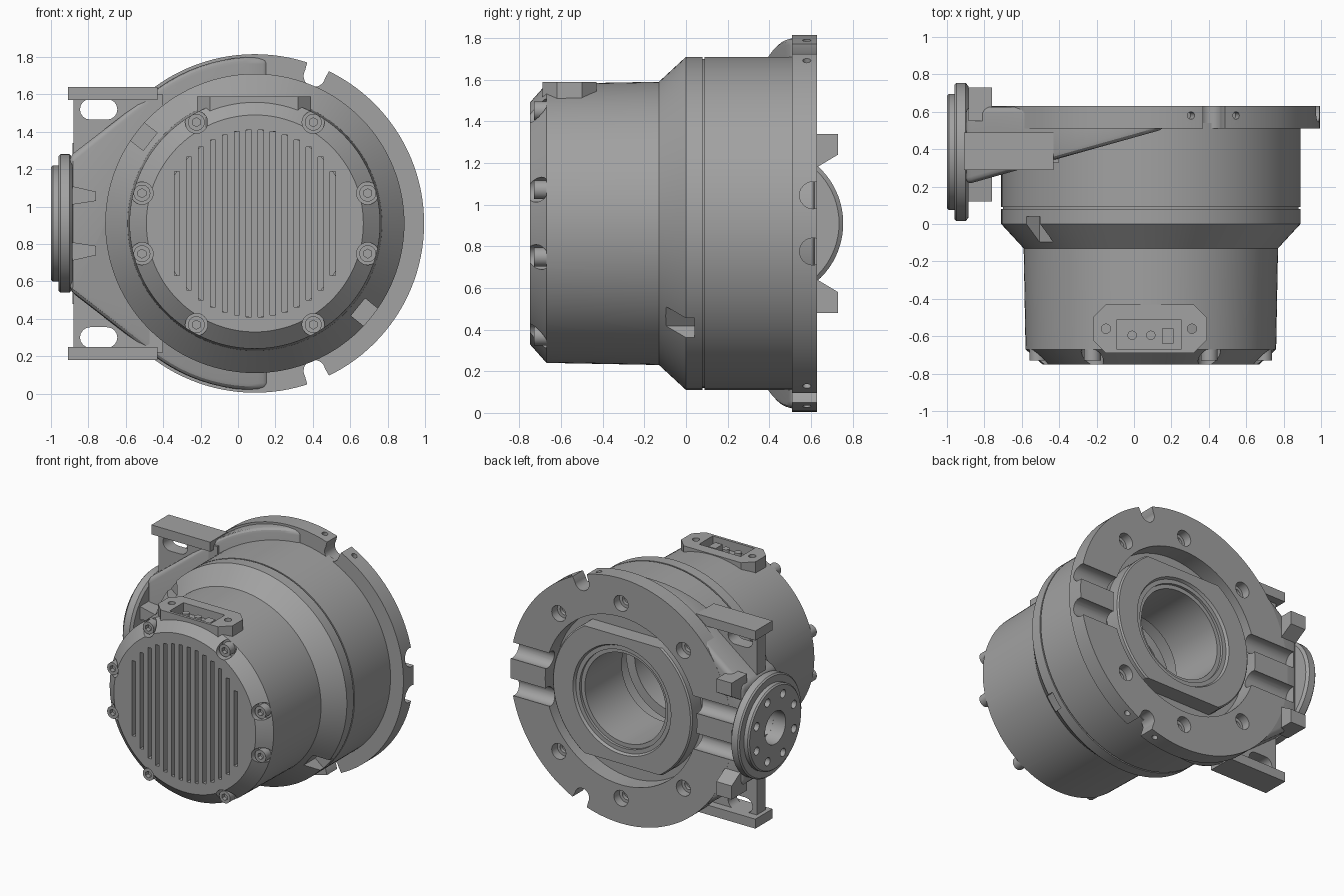
import bpy, bmesh
from math import sin, cos, pi, radians
from mathutils import Vector, Matrix

if "Cube" in bpy.data.objects:
    bpy.data.objects.remove(bpy.data.objects["Cube"])

grey = bpy.data.materials.new("cast_grey")
grey.use_nodes = True
grey.diffuse_color = (0.36, 0.36, 0.36, 1)
grey.node_tree.nodes["Principled BSDF"].inputs["Base Color"].default_value = (0.36, 0.36, 0.36, 1)

CX, CZ = 0.09, 0.91          # main axis, running along y
PY = 0.385                   # side port axis, running along x


def finish(name, bm):
    bmesh.ops.recalc_face_normals(bm, faces=bm.faces)
    me = bpy.data.meshes.new(name)
    bm.to_mesh(me)
    bm.free()
    ob = bpy.data.objects.new(name, me)
    bpy.context.collection.objects.link(ob)
    me.materials.append(grey)
    return ob


def polar(r, deg, y):
    a = radians(deg)
    return Vector((CX + r * cos(a), y, CZ + r * sin(a)))


def cyl(name, r, p0, p1, n=24):
    p0, p1 = Vector(p0), Vector(p1)
    d = p1 - p0
    m = Matrix.Translation((p0 + p1) / 2) @ d.to_track_quat('Z', 'Y').to_matrix().to_4x4()
    bm = bmesh.new()
    bmesh.ops.create_cone(bm, cap_ends=True, segments=n, radius1=r, radius2=r,
                          depth=d.length, matrix=m)
    return finish(name, bm)


def box(name, lo, hi):
    lo, hi = Vector(lo), Vector(hi)
    bm = bmesh.new()
    bmesh.ops.create_cube(bm, size=1, matrix=Matrix.Translation((lo + hi) / 2)
                          @ Matrix.Diagonal((*(hi - lo), 1)))
    return finish(name, bm)


def prism(name, near, far):
    """Solid between two matching outlines."""
    bm = bmesh.new()
    a = [bm.verts.new(p) for p in near]
    b = [bm.verts.new(p) for p in far]
    bm.faces.new(a)
    bm.faces.new(b[::-1])
    for i in range(len(a)):
        j = (i + 1) % len(a)
        bm.faces.new((a[i], b[i], b[j], a[j]))
    return finish(name, bm)


def lathe(name, profile, centre, axis, n=112):
    """Spin a closed (radius, position) profile about the x or y axis."""
    bm = bmesh.new()
    along = Vector(axis)
    out = Vector((0, 0, 1))
    vs = [bm.verts.new(Vector(centre) + out * r + along * t) for r, t in profile]
    es = [bm.edges.new((vs[i], vs[(i + 1) % len(vs)])) for i in range(len(vs))]
    bmesh.ops.spin(bm, geom=vs + es, cent=centre, axis=axis, angle=2 * pi,
                   steps=n, use_merge=True)
    bmesh.ops.remove_doubles(bm, verts=bm.verts, dist=0.0001)
    return finish(name, bm)


def cut(ob, cutters):
    bpy.context.view_layer.objects.active = ob
    for c in cutters:
        m = ob.modifiers.new("cut", 'BOOLEAN')
        m.operation, m.solver, m.object = 'DIFFERENCE', 'EXACT', c
        bpy.ops.object.modifier_apply(modifier=m.name)
        bpy.data.objects.remove(c)


def bevel(ob, width, segments=2):
    m = ob.modifiers.new("bevel", 'BEVEL')
    m.width, m.segments, m.limit_method, m.angle_limit = width, segments, 'ANGLE', radians(40)


MAIN, Y = (CX, 0, CZ), (0, 1, 0)
BOLTS = [s + d for s in (0, 180) for d in (-60, -15, 15, 60)]

# Front housing with vented end face
front = lathe("front_housing", [(0, -0.75), (0.58, -0.75), (0.67, -0.67), (0.68, -0.13), (0.8, 0),
              (0.8, 0.08), (0.5, 0.08), (0.5, -0.62), (0, -0.62)], MAIN, Y)
cuts = []
for i in range(14):
    dx = (i - 6.5) * 0.064
    h = (0.5 ** 2 - dx ** 2) ** 0.5
    cuts.append(box("cutter", (CX + dx - 0.014, -0.8, CZ - h), (CX + dx + 0.014, -0.55, CZ + h)))
for a in BOLTS:
    cuts.append(cyl("cutter", 0.06, polar(0.625, a, -0.8), polar(0.625, a, -0.67)))
for a in (142, -39):          # pockets on the cone
    e, t = polar(1, a, 0) - Vector(MAIN), polar(1, a + 90, 0) - Vector(MAIN)
    ring = [Vector(MAIN) + e * r + t * w for r, w in ((0.71, -.06), (0.95, -.06), (0.95, .06), (0.71, .06))]
    cuts.append(prism("cutter", [p + Vector((0, -0.12, 0)) for p in ring],
                      [p + Vector((0, 0.04, 0)) for p in ring]))
cut(front, cuts)

# Cover bolts with hex sockets
for i, a in enumerate(BOLTS):
    bolt = cyl(f"cover_bolt_{i + 1}", 0.045, polar(0.625, a, -0.73), polar(0.625, a, -0.65))
    cut(bolt, [cyl("cutter", 0.024, polar(0.625, a, -0.76), polar(0.625, a, -0.70), 6)])

# Connector box on top
plan = [(-.22, -.62), (-.15, -.69), (.32, -.69), (.39, -.62), (.39, -.5), (.32, -.43), (-.15, -.43), (-.22, -.5)]
conn = prism("connector_box", [(x, y, 1.42) for x, y in plan], [(x, y, 1.59) for x, y in plan])
well = box("cutter", (-0.09, -0.67, 1.52), (0.25, -0.51, 1.7))
cut(conn, [well] + [cyl("cutter", 0.025, (x, -0.56, 1.53), (x, -0.56, 1.7), 16) for x in (-0.15, 0.31)])
cut(front, [box("cutter", (-0.09, -0.67, 1.52), (0.25, -0.51, 1.7))])
for i, x in enumerate((-0.01, 0.09)):
    cyl(f"connector_pin_{i + 1}", 0.025, (x, -0.595, 1.51), (x, -0.595, 1.57), 16)
box("connector_block", (0.15, -0.64, 1.51), (0.21, -0.56, 1.565))

# Rear housing, inner partition and bearing seat
lathe("rear_housing", [(0.79, 0.075), (0.79, 0.09), (0.8, 0.09), (0.8, 0.54), (0.62, 0.54), (0.62, 0.5),
      (0.33, 0.5), (0.33, 0.15), (0.5, 0.15), (0.5, 0.075)], MAIN, Y)
cyl("inner_partition", 0.51, (CX, -0.25, CZ), (CX, -0.2, CZ), 64)
lathe("inner_sleeve", [(0.33, -0.21), (0.4, -0.21), (0.4, 0.0), (0.33, 0.0)], MAIN, Y, 64)
island = lathe("bearing_seat", [(0.33, 0.45), (0.33, 0.58), (0.36, 0.58), (0.36, 0.6), (0.39, 0.6),
               (0.4, 0.62), (0.56, 0.62), (0.57, 0.61), (0.57, 0.45)], MAIN, Y)
cut(island, [box("cutter", (-1, 0.4, CZ + s * 0.72 - 0.25), (1, 0.8, CZ + s * 0.72 + 0.25)) for s in (-1, 1)])


# Cutters shared by the mounting flange and the side arm
def rear_cutters():
    cs = [cyl("cutter", 0.62, (CX, 0, CZ), (CX, 0.8, CZ), 112)]
    for s in (-1, 1):
        z = CZ + s * 0.135
        cs.append(cyl("cutter", 0.065, (-0.87, 0.61, z), (1.2, 0.61, z)))
    for a in (45, 90, 135, 225, 270, 315):
        cs.append(cyl("cutter", 0.058, polar(0.72, a, 0.565), polar(0.72, a, 0.8)))
        cs.append(cyl("cutter", 0.035, polar(0.72, a, 0.52), polar(0.72, a, 0.7), 16))
    return cs


# Mounting flange with rim notches and tapped holes
flange = cyl("mounting_flange", 0.905, (CX, 0.51, CZ), (CX, 0.63, CZ), 128)
cuts = rear_cutters()
for s in (-1, 1):
    a = 68 * s
    e, t = polar(1, a, 0) - Vector(MAIN), polar(1, a + 90, 0) - Vector(MAIN)
    cuts.append(cyl("cutter", 0.058, polar(0.85, a, 0.4), polar(0.85, a, 0.8)))
    ring = [Vector(MAIN) + e * r + t * w for r, w in ((.85, -.056), (1, -.075), (1, .075), (.85, .056))]
    cuts.append(prism("cutter", [p + Vector((0, 0.4, 0)) for p in ring],
                      [p + Vector((0, 0.8, 0)) for p in ring]))
    for w in (-0.13, 0.13):
        p = Vector((CX, 0.58, CZ)) + t * w
        cuts.append(cyl("cutter", 0.02, p + e * 0.84, p + e, 16))
cut(flange, cuts)

# Side arm: round shoulder running out to the port, with a slanted front
outline = [polar(0.89, a, 0) for a in range(85, 126, 4)]
outline += [Vector((-0.9, 0, CZ + 0.36)), Vector((-0.9, 0, CZ - 0.36))]
outline += [polar(0.89, a, 0) for a in range(235, 276, 4)]
arm = prism("side_arm", [(p.x, 0.51 + 0.28 * (p.x - 0.17), p.z) for p in outline],
            [(p.x, 0.629, p.z) for p in outline])
bevel(arm, 0.035, 3)
bpy.context.view_layer.objects.active = arm
bpy.ops.object.modifier_apply(modifier="bevel")
cut(arm, rear_cutters())
cut(arm, [cyl("cutter", 0.12, (-1.1, PY, CZ), (-0.6, PY, CZ), 32)])

# Round side port
port = lathe("side_port", [(0.12, -1.0), (0.3, -1.0), (0.31, -0.99), (0.31, -0.96), (0.36, -0.96),
             (0.37, -0.95), (0.37, -0.9), (0.35, -0.885), (0.12, -0.885)], (0, PY, CZ), (1, 0, 0), 72)
cuts = []
for i in range(8):
    a = pi / 8 + i * pi / 4
    y, z = PY + 0.235 * cos(a), CZ + 0.235 * sin(a)
    cuts.append(cyl("cutter", 0.03, (-1.1, y, z), (-0.94, y, z), 16))
cut(port, cuts)

# Mirrored ears, lips, ribs and hooks beside the port
for s, side in ((1, "upper"), (-1, "lower")):
    web = [(-0.88, 0.69), (-0.4, 0.69), (-0.4, 0.5), (-0.88, 0.2)]
    ear = prism(f"{side}_ear", [(x, 0.33, CZ + s * z) for x, z in web],
                [(x, 0.43, CZ + s * z) for x, z in web])
    z = CZ + s * 0.61
    slot = [(-0.7 + 0.055 * cos(i * pi / 8 - pi / 2), z + 0.055 * sin(i * pi / 8 - pi / 2)) for i in range(9)]
    slot += [(-0.79 + 0.055 * cos(i * pi / 8 + pi / 2), z + 0.055 * sin(i * pi / 8 + pi / 2)) for i in range(9)]
    cut(ear, [prism("cutter", [(x, 0.2, z) for x, z in slot], [(x, 0.6, z) for x, z in slot])])
    zs = sorted((CZ + s * 0.66, CZ + s * 0.73))
    box(f"{side}_ear_lip", (-0.91, 0.29, zs[0]), (-0.43, 0.49, zs[1]))
    hook = [(0.55, 0.27), (0.63, 0.27), (0.73, 0.33), (0.73, 0.43), (0.55, 0.43)]
    prism(f"{side}_hook", [(-0.885, y, CZ + s * z) for y, z in hook],
          [(-0.76, y, CZ + s * z) for y, z in hook])
    rib = [(-0.89, 0.1), (-0.89, 0.2), (-0.76, 0.17), (-0.76, 0.12)]
    prism(f"{side}_port_rib", [(x, 0.12, CZ + s * z) for x, z in rib],
          [(x, 0.4, CZ + s * z) for x, z in rib])

# Smooth the round surfaces, keep the machined edges sharp
bpy.ops.object.select_all(action='DESELECT')
for ob in bpy.context.collection.objects:
    if ob.type == 'MESH' and grey.name in ob.data.materials:
        ob.select_set(True)
        bpy.context.view_layer.objects.active = ob
bpy.ops.object.shade_smooth_by_angle(angle=radians(30))
